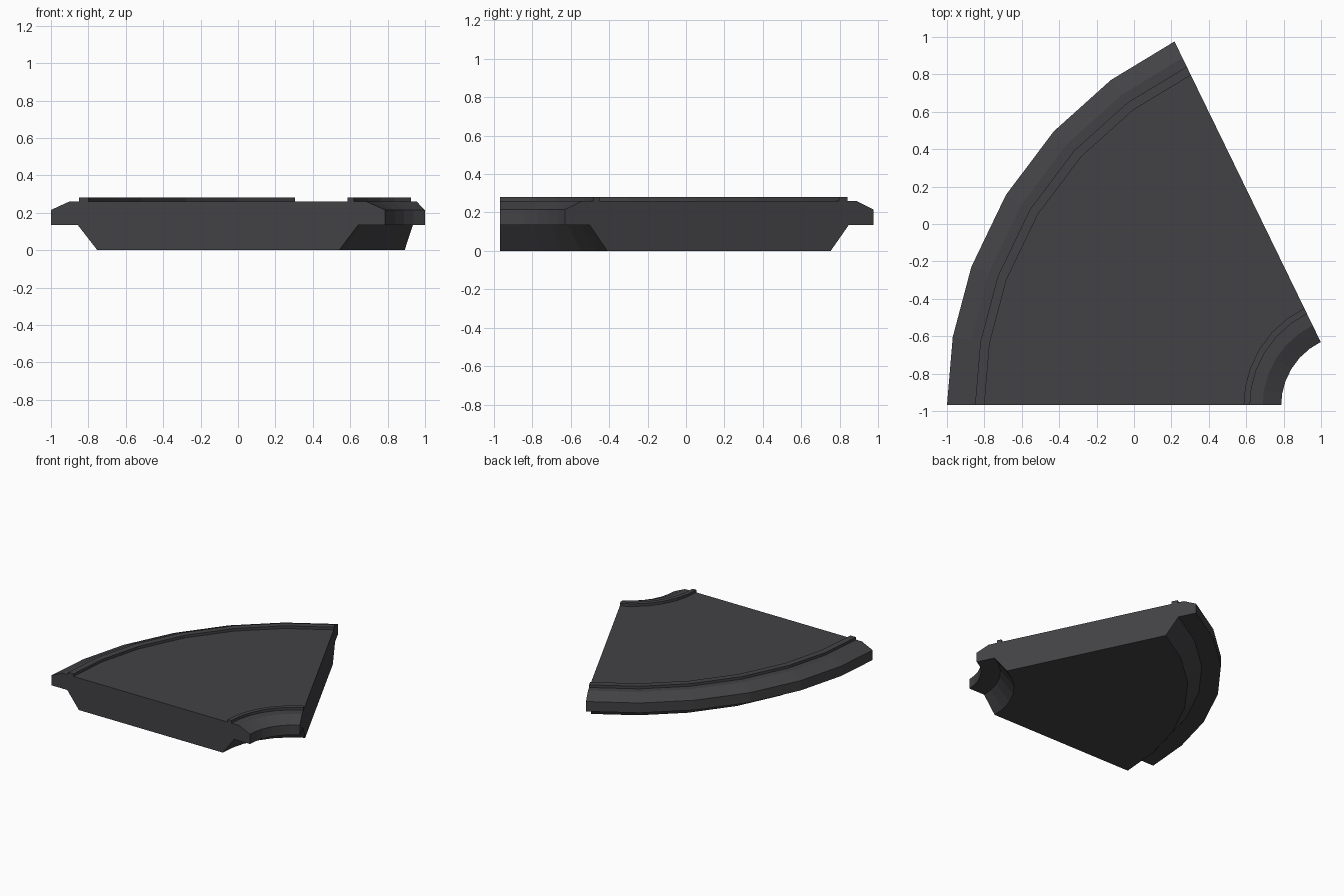
import bpy, bmesh
from math import radians, cos, sin

if "Cube" in bpy.data.objects:
    bpy.data.objects.remove(bpy.data.objects["Cube"])

CX, CY = 1.163, -0.969          # centre of the bend
ANGLES = [0, 9.7, 20, 31.3, 42.6, 53.5, 64.05]

mat = bpy.data.materials.new("dark_grey")
mat.diffuse_color = (0.055, 0.055, 0.06, 1)
mat.use_nodes = True
mat.node_tree.nodes["Principled BSDF"].inputs["Base Color"].default_value = mat.diffuse_color


def sweep(name, profile):
    """Turn a closed (radius, height) profile through the bend and cap both ends."""
    bm = bmesh.new()
    rings = [[bm.verts.new((CX - r * cos(radians(a)), CY + r * sin(radians(a)), z))
              for r, z in profile] for a in ANGLES]
    n = len(profile)
    for p, q in zip(rings, rings[1:]):
        for i in range(n):
            j = (i + 1) % n
            bm.faces.new((p[i], p[j], q[j], q[i]))
    bm.faces.new(rings[0][::-1])
    bm.faces.new(rings[-1])
    bmesh.ops.recalc_face_normals(bm, faces=bm.faces)
    me = bpy.data.meshes.new(name)
    bm.to_mesh(me)
    bm.free()
    me.materials.append(mat)
    ob = bpy.data.objects.new(name, me)
    bpy.context.collection.objects.link(ob)
    return ob


# Deck with overhanging edges and a tapered underside
sweep("curved_deck", [
    (1.915, 0), (2.02, 0.135), (2.163, 0.135), (2.163, 0.215), (2.065, 0.26),
    (0.475, 0.26), (0.376, 0.215), (0.376, 0.135), (0.52, 0.135), (0.622, 0)])

# Raised strips along both edges
for name, r0, r1 in (("outer_kerb", 1.963, 2.013), ("inner_kerb", 0.543, 0.577)):
    sweep(name, [(r0, 0.26), (r1, 0.26), (r1, 0.281), (r0, 0.281)])
